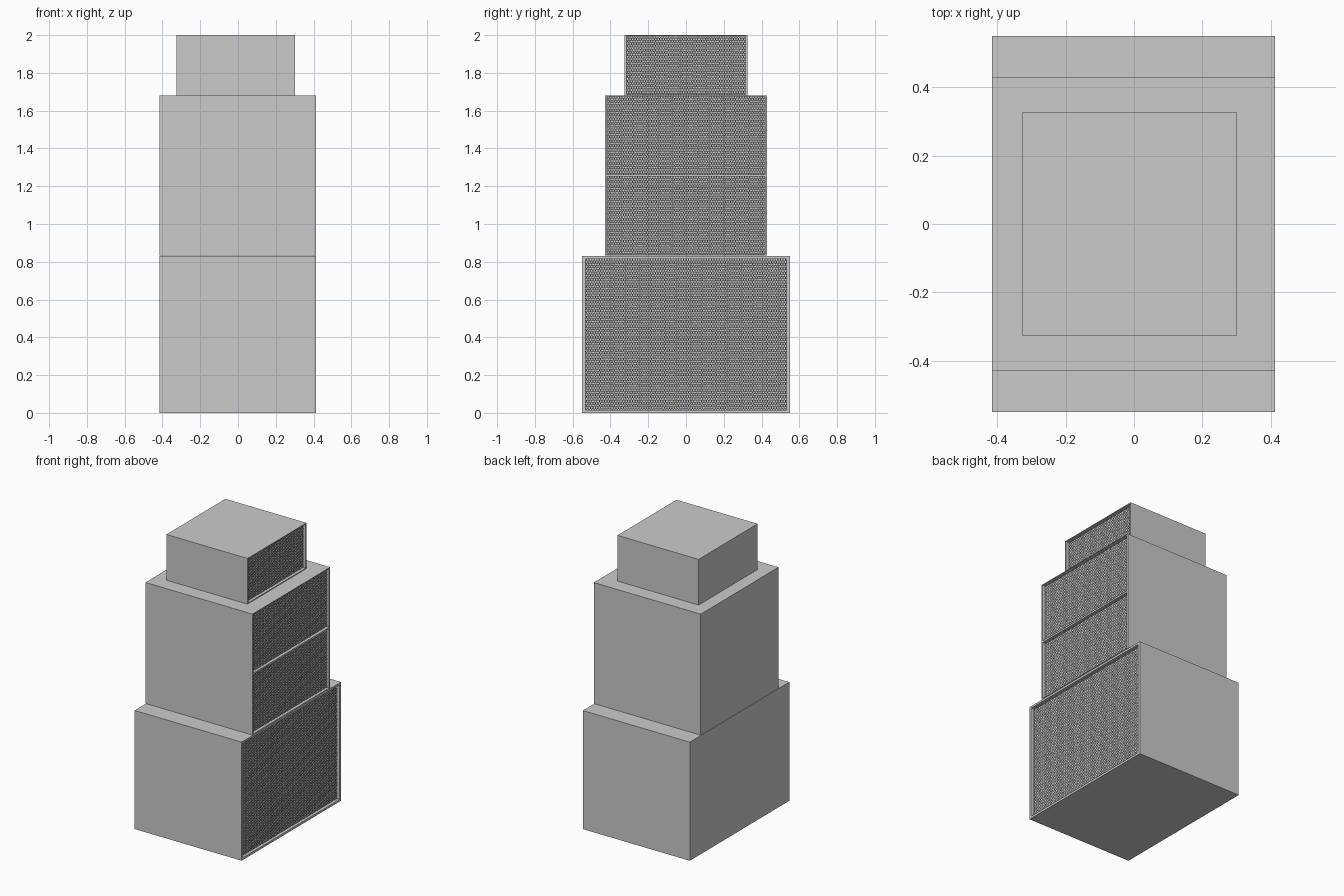
import bpy, bmesh, math

if "Cube" in bpy.data.objects:
    bpy.data.objects.remove(bpy.data.objects["Cube"])

RECESS = 0.018   # depth of the mesh behind the cabinet face
PITCH = 0.0135   # spacing of the grille holes


def make_object(name, bm):
    mesh = bpy.data.meshes.new(name)
    bm.to_mesh(mesh)
    bm.free()
    obj = bpy.data.objects.new(name, mesh)
    bpy.context.collection.objects.link(obj)
    return obj


def box(bm, x0, x1, y0, y1, z0, z1):
    verts = bmesh.ops.create_cube(bm, size=1)["verts"]
    for v in verts:
        v.co.x = x1 if v.co.x > 0 else x0
        v.co.y = y1 if v.co.y > 0 else y0
        v.co.z = z1 if v.co.z > 0 else z0
    return verts


def cabinet(name, x0, x1, half_y, z0, z1, openings):
    """Box with shallow rectangular recesses cut into its +x face."""
    bm = bmesh.new()
    box(bm, x0, x1, -half_y, half_y, z0, z1)
    cuts = sorted({z for o in openings for z in o[1:]})
    planes = [((0, 0, z), (0, 0, 1)) for z in cuts]
    planes += [((0, s * openings[0][0], 0), (0, 1, 0)) for s in (-1, 1)]
    for co, no in planes:
        front = [f for f in bm.faces if f.normal.x > 0.9]
        geom = front + list({e for f in front for e in f.edges}) + list({v for f in front for v in f.verts})
        bmesh.ops.bisect_plane(bm, geom=geom, plane_co=co, plane_no=no)
    bm.normal_update()
    for hy, a, b in openings:
        inner = [f for f in bm.faces if f.normal.x > 0.9
                 and abs(f.calc_center_median().y) < hy
                 and a < f.calc_center_median().z < b
                 and f.calc_center_median().x > x1 - 0.001]
        ext = bmesh.ops.extrude_face_region(bm, geom=inner)["geom"]
        for v in ext:
            if isinstance(v, bmesh.types.BMVert):
                v.co.x -= RECESS + 0.008
        bmesh.ops.delete(bm, geom=[f for f in inner if f.is_valid], context="FACES")
    bmesh.ops.recalc_face_normals(bm, faces=bm.faces)
    make_object(name, bm)
    for i, (hy, a, b) in enumerate(openings):
        grille(f"{name}_grille_{i + 1}", x1 - RECESS, hy, a, b)


def grille(name, x, hy, z0, z1):
    """Perforated sheet: staggered hexagonal holes, trimmed to the opening."""
    bm = bmesh.new()
    r = PITCH / math.sqrt(3)
    dirs = [(math.cos(math.radians(30 + 60 * k)), math.sin(math.radians(30 + 60 * k))) for k in range(6)]
    rows = int((z1 - z0) / (1.5 * r)) + 2
    cols = int(2 * hy / PITCH) + 2
    for j in range(rows):
        for i in range(cols):
            cy = -hy + (i + 0.5 * (j % 2)) * PITCH
            cz = z0 + j * 1.5 * r
            if cy > hy + PITCH / 2 or cz > z1 + r:
                continue
            rings = [[bm.verts.new((x, min(max(cy + c * q, -hy), hy), min(max(cz + s * q, z0), z1)))
                      for c, s in dirs] for q in (r, r * 0.68)]
            for k in range(6):
                n = (k + 1) % 6
                bm.faces.new((rings[0][k], rings[0][n], rings[1][n], rings[1][k]))
    bmesh.ops.remove_doubles(bm, verts=bm.verts, dist=0.0004)
    bmesh.ops.dissolve_degenerate(bm, dist=0.0001, edges=bm.edges)
    make_object(name, bm)


# Wide bass cabinet on the floor
cabinet("bass_cabinet", -0.415, 0.413, 0.55, 0.0, 0.83, [(0.533, 0.015, 0.816)])
# Middle cabinet with two grilles
cabinet("middle_cabinet", -0.415, 0.413, 0.43, 0.833, 1.68,
        [(0.419, 0.838, 1.251), (0.419, 1.263, 1.675)])
# Small cabinet on top
cabinet("top_cabinet", -0.326, 0.302, 0.326, 1.68, 2.0, [(0.316, 1.686, 1.994)])
